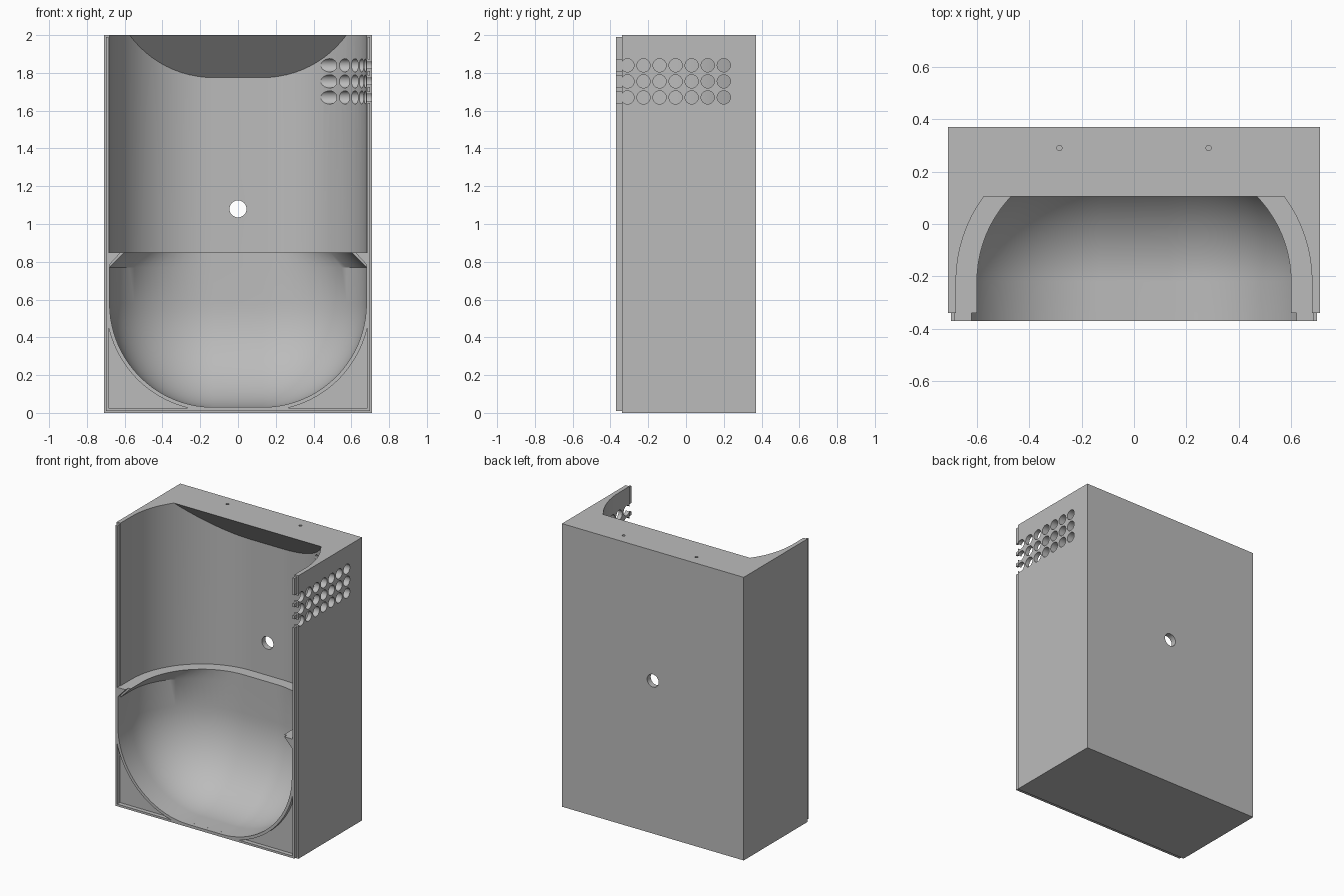
import bpy, bmesh, math
from mathutils import Matrix, Vector

cube = bpy.data.objects.get("Cube")
if cube:
    bpy.data.objects.remove(cube, do_unlink=True)

grey = bpy.data.materials.new("plain_grey")
grey.use_nodes = True
colour = (0.5, 0.5, 0.5, 1)
grey.diffuse_color = colour
grey.node_tree.nodes["Principled BSDF"].inputs["Base Color"].default_value = colour

FLAT, FRONT_Y, STEPS = 0.13, -0.22, 20   # half flat width and start of the rounded corners


def finish(name, bm):
    bmesh.ops.recalc_face_normals(bm, faces=bm.faces)
    mesh = bpy.data.meshes.new(name)
    bm.to_mesh(mesh)
    bm.free()
    mesh.materials.append(grey)
    obj = bpy.data.objects.new(name, mesh)
    bpy.context.collection.objects.link(obj)
    return obj


def loft(sections):
    """Closed solid through rings with equal point counts."""
    bm = bmesh.new()
    rings = [[bm.verts.new(p) for p in ring] for ring in sections]
    n = len(rings[0])
    for low, high in zip(rings, rings[1:]):
        for i in range(n):
            j = (i + 1) % n
            bm.faces.new((low[i], low[j], high[j], high[i]))
    bm.faces.new(rings[0][::-1])
    bm.faces.new(rings[-1])
    return bm


def box(bm, x0, x1, y0, y1, z0, z1):
    centre = Vector((x0 + x1, y0 + y1, z0 + z1)) / 2
    size = Matrix.Diagonal((x1 - x0, y1 - y0, z1 - z0, 1))
    bmesh.ops.create_cube(bm, size=1, matrix=Matrix.Translation(centre) @ size)


def cylinder(bm, centre, radius, depth, axis="Z"):
    turn = {"Z": Matrix(), "X": Matrix.Rotation(math.pi / 2, 4, "Y"),
            "Y": Matrix.Rotation(math.pi / 2, 4, "X")}[axis]
    bmesh.ops.create_cone(bm, cap_ends=True, segments=32, radius1=radius, radius2=radius,
                          depth=depth, matrix=Matrix.Translation(centre) @ turn)


def plan(rx, ry, z):
    """Horizontal section: open front, rounded back corners."""
    half = [(FLAT + rx * math.cos(a), FRONT_Y + ry * math.sin(a))
            for a in (math.pi / 2 * i / STEPS for i in range(STEPS + 1))]
    right = [(FLAT + rx, -0.6)] + half
    return [(x, y, z) for x, y in right] + [(-x, y, z) for x, y in reversed(right)]


def cut(obj, cutter):
    mod = obj.modifiers.new("cut", "BOOLEAN")
    mod.operation = "DIFFERENCE"
    mod.solver = "EXACT"
    mod.object = cutter
    bpy.context.view_layer.objects.active = obj
    bpy.ops.object.modifier_apply(modifier=mod.name)


# Upper chamber, with a sloping ceiling at the back
bm = loft([plan(0.55, 0.55, 0.85), plan(0.55, 0.55, 2.2)])
cutaway = bmesh.ops.bisect_plane(bm, geom=bm.verts[:] + bm.edges[:] + bm.faces[:],
                                 plane_co=(0, 0.105, 2), plane_no=(0, 1, 1), clear_outer=True)
edges = [e for e in cutaway["geom_cut"] if isinstance(e, bmesh.types.BMEdge)]
bmesh.ops.edgeloop_fill(bm, edges=edges)
chamber = finish("chamber_cutter", bm)

# Lower bowl, closing in under a narrow ledge
rings = []
for i in range(STEPS + 1):
    a = max(0.02, math.pi / 2 * i / STEPS)
    rings.append(plan(0.55 * math.sin(a), 0.47 * math.sin(a), 0.58 - 0.55 * math.cos(a)))
rings += [plan(0.55, 0.47, 0.77), plan(0.47, 0.47, 0.85), plan(0.47, 0.47, 0.9)]
bowl = finish("bowl_cutter", loft(rings))

# Side vents, rear cable hole and pin holes in the top
bm = bmesh.new()
rows = (1.67, 1.755, 1.84)
for z in rows:
    for k in range(7):
        cylinder(bm, (0.66, -0.31 + 0.085 * k, z), 0.035, 0.6, "X")
cylinder(bm, (0, 0.35, 1.08), 0.045, 0.3, "Y")
for x in (-0.285, 0.285):
    cylinder(bm, (x, 0.29, 2), 0.01, 0.16)
holes = finish("hole_cutter", bm)

bm = bmesh.new()
for z in rows:
    box(bm, 0.6, 0.8, -0.5, -0.25, z - 0.03, z + 0.03)
slots = finish("slot_cutter", bm)

# Housing
bm = bmesh.new()
box(bm, -0.71, 0.71, -0.34, 0.37, 0, 2)
housing = finish("housing", bm)
for cutter in (chamber, bowl, holes):
    cut(housing, cutter)


def front_plate(name, outline):
    return finish(name, loft([[(x, y, z) for x, z in outline] for y in (-0.37, -0.335)]))


def mirrored(half):
    return half + [(-x, z) for x, z in reversed(half)]


# Raised frame round the front edge
frame = front_plate("front_frame", mirrored([(0.685, 0.025), (0.685, 1.99), (0.70, 1.99),
                                             (0.70, 0.01)][::1]))
bpy.data.objects.remove(frame, do_unlink=True)
outer = [(0.70, 0.01), (0.70, 1.99), (0.685, 1.99), (0.685, 0.025)]
frame = front_plate("front_frame", mirrored(outer))
cut(frame, slots)


# Raised rim following the bowl, with the ledge ends
def arc(radius):
    return [(FLAT + radius * math.sin(a), 0.58 - radius * math.cos(a))
            for a in (math.pi / 2 * i / STEPS for i in range(STEPS + 1))]


half_rim = arc(0.57) + [(0.70, 0.85), (0.62, 0.85), (0.68, 0.785)] + arc(0.55)[::-1]
rim = front_plate("bowl_rim", mirrored(half_rim))

for cutter in (chamber, bowl, holes, slots):
    bpy.data.objects.remove(cutter, do_unlink=True)

for obj in (housing, frame, rim):
    bpy.ops.object.select_all(action="DESELECT")
    obj.select_set(True)
    bpy.context.view_layer.objects.active = obj
    bpy.ops.object.shade_smooth_by_angle(angle=math.radians(30))
